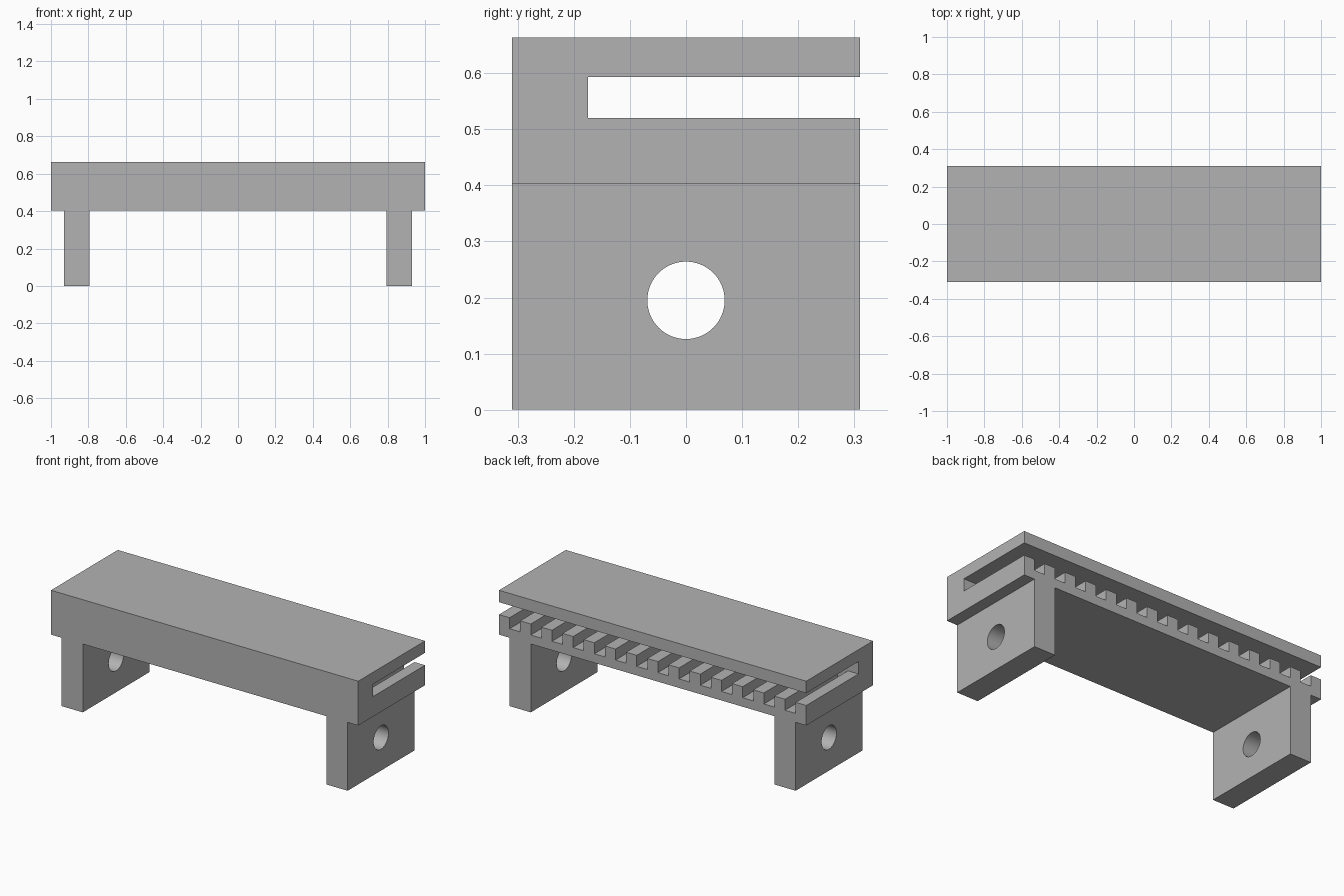
import bpy, bmesh
from mathutils import Matrix

if "Cube" in bpy.data.objects:
    bpy.data.objects.remove(bpy.data.objects["Cube"], do_unlink=True)

U = 2 / 29                     # tooth width; other sizes follow from it
HALF_D = 4.5 * U
BASE, SLOT_LOW, SLOT_HIGH, TOP = 0.402, 0.52, 0.593, 0.663
SLOT_Y = -0.175
GROOVE_FLOOR = SLOT_LOW - 0.065

grey = bpy.data.materials.new("plain_grey")
colour = (0.45, 0.45, 0.45, 1)
grey.diffuse_color = colour
grey.use_nodes = True
grey.node_tree.nodes["Principled BSDF"].inputs["Base Color"].default_value = colour


def add_object(name, bm):
    bmesh.ops.recalc_face_normals(bm, faces=bm.faces)
    mesh = bpy.data.meshes.new(name)
    bm.to_mesh(mesh)
    bm.free()
    mesh.materials.append(grey)
    obj = bpy.data.objects.new(name, mesh)
    bpy.context.collection.objects.link(obj)
    return obj


def add_box(bm, x0, x1, y0, y1, z0, z1):
    place = Matrix.Translation(((x0 + x1) / 2, (y0 + y1) / 2, (z0 + z1) / 2))
    size = Matrix.Diagonal((x1 - x0, y1 - y0, z1 - z0, 1))
    bmesh.ops.create_cube(bm, size=1, matrix=place @ size)


def cut(obj, cutter):
    mod = obj.modifiers.new("cut", 'BOOLEAN')
    mod.operation = 'DIFFERENCE'
    mod.solver = 'EXACT'
    mod.object = cutter
    bpy.context.view_layer.objects.active = obj
    bpy.ops.object.modifier_apply(modifier=mod.name)


# Beam: C-shaped side profile drawn out along x
profile = [(-HALF_D, BASE), (HALF_D, BASE), (HALF_D, SLOT_LOW), (SLOT_Y, SLOT_LOW),
           (SLOT_Y, SLOT_HIGH), (HALF_D, SLOT_HIGH), (HALF_D, TOP), (-HALF_D, TOP)]
bm = bmesh.new()
face = bm.faces.new([bm.verts.new((-1, y, z)) for y, z in profile])
side = bmesh.ops.extrude_face_region(bm, geom=[face])
bmesh.ops.translate(bm, vec=(2, 0, 0),
                    verts=[v for v in side["geom"] if isinstance(v, bmesh.types.BMVert)])
beam = add_object("slotted_beam", bm)

# Row of grooves in the lower shelf of the beam
bm = bmesh.new()
for i in range(14):
    x = -1 + U * (2 * i + 1)
    add_box(bm, x, x + U, SLOT_Y, HALF_D + 0.1, GROOVE_FLOOR, SLOT_LOW + 0.03)
grooves = add_object("groove_cutter", bm)
cut(beam, grooves)

# Cross hole through both legs
bm = bmesh.new()
bmesh.ops.create_cone(bm, cap_ends=True, segments=64, radius1=U, radius2=U, depth=3,
                      matrix=Matrix.Translation((0, 0, 0.195)) @ Matrix.Rotation(1.5707963, 4, 'Y'))
hole = add_object("hole_cutter", bm)

# Legs
for name, sign in (("left_leg", 1), ("right_leg", -1)):
    inner, outer = sorted((sign * (1 - 3 * U), sign * (1 - U)))
    bm = bmesh.new()
    add_box(bm, inner, outer, -HALF_D, HALF_D, 0, BASE)
    leg = add_object(name, bm)
    cut(leg, hole)
    bpy.ops.object.select_all(action='DESELECT')
    leg.select_set(True)
    bpy.context.view_layer.objects.active = leg
    bpy.ops.object.shade_smooth_by_angle()

for cutter in (grooves, hole):
    bpy.data.objects.remove(cutter, do_unlink=True)
